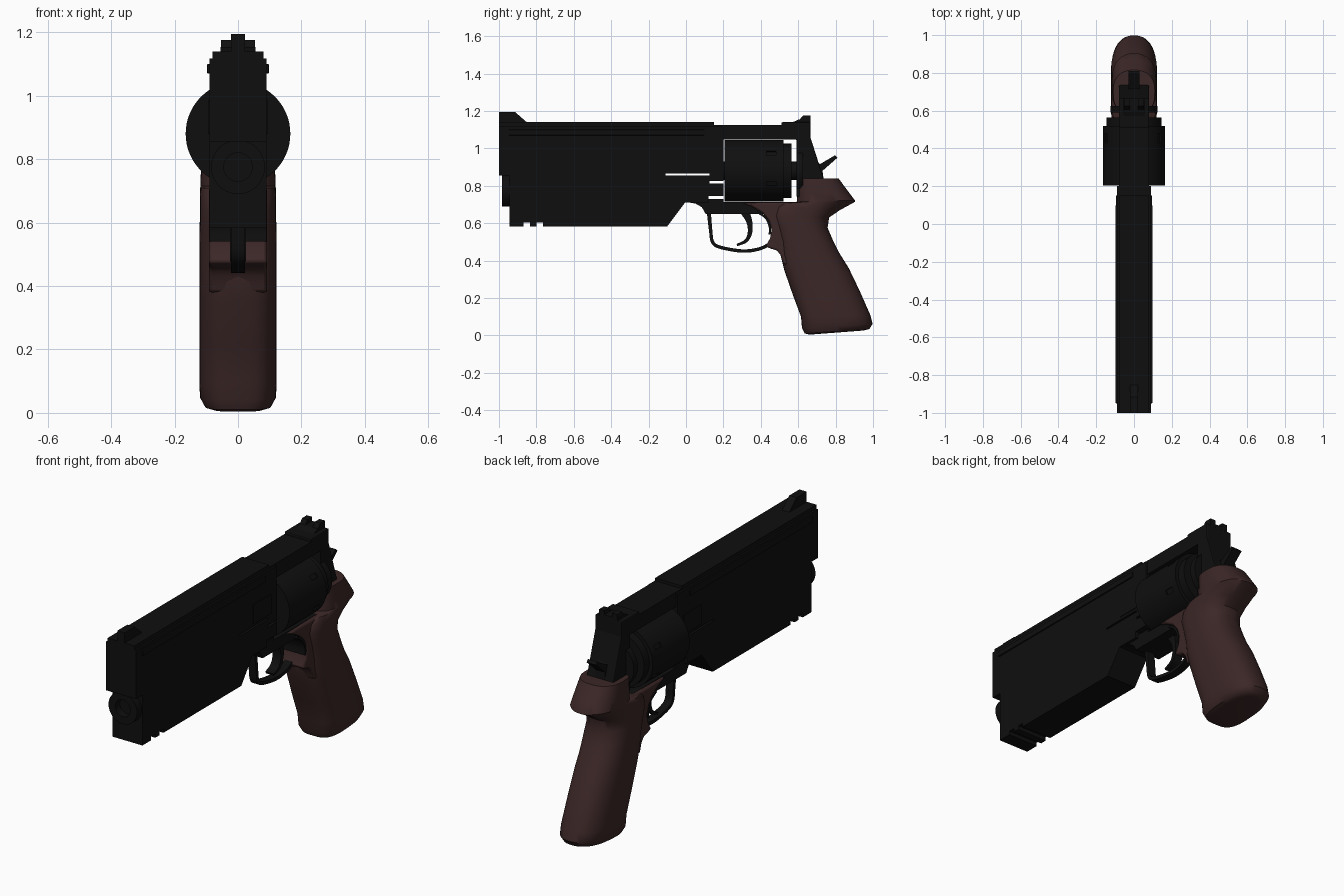
import bpy, bmesh, math
from mathutils import Matrix

if "Cube" in bpy.data.objects:
    bpy.data.objects.remove(bpy.data.objects["Cube"])


def material(name, rgb):
    m = bpy.data.materials.new(name)
    m.diffuse_color = (*rgb, 1)
    m.use_nodes = True
    m.node_tree.nodes["Principled BSDF"].inputs["Base Color"].default_value = m.diffuse_color
    return m


BLACK = material("gun black", (0.0048, 0.0048, 0.0048))
BROWN = material("dark brown wood", (0.045, 0.02, 0.02))


def finish(name, bm, mat, smooth=None, bevel=0):
    bmesh.ops.recalc_face_normals(bm, faces=bm.faces)
    me = bpy.data.meshes.new(name)
    bm.to_mesh(me)
    bm.free()
    ob = bpy.data.objects.new(name, me)
    bpy.context.collection.objects.link(ob)
    me.materials.append(mat)
    if bevel:
        b = ob.modifiers.new("bevel", 'BEVEL')
        b.width, b.segments, b.limit_method = bevel, 2, 'ANGLE'
    if smooth:
        bpy.ops.object.select_all(action='DESELECT')
        ob.select_set(True)
        bpy.context.view_layer.objects.active = ob
        bpy.ops.object.shade_smooth_by_angle(angle=math.radians(smooth))
    return ob


def prism(name, pts, hw, mat=BLACK, x=0, smooth=None, bevel=0):
    """Side profile (y, z) extruded across x."""
    bm = bmesh.new()
    f = bm.faces.new([bm.verts.new((x - hw, y, z)) for y, z in pts])
    r = bmesh.ops.extrude_face_region(bm, geom=[f])
    for v in r["geom"]:
        if isinstance(v, bmesh.types.BMVert):
            v.co.x += 2 * hw
    return finish(name, bm, mat, smooth, bevel)


def box(name, y0, y1, z0, z1, hw, mat=BLACK, x=0, bevel=0):
    return prism(name, [(y0, z0), (y1, z0), (y1, z1), (y0, z1)], hw, mat, x, None, bevel)


def disc(name, y0, y1, z, r, bore=0, seg=48):
    """Cylinder along y, with an optional bore sunk into its front face."""
    bm = bmesh.new()
    mtx = Matrix.Translation((0, (y0 + y1) / 2, z)) @ Matrix.Rotation(math.pi / 2, 4, 'X')
    bmesh.ops.create_cone(bm, cap_ends=True, segments=seg, radius1=r, radius2=r,
                          depth=y1 - y0, matrix=mtx)
    if bore:
        f = min(bm.faces, key=lambda f: f.calc_center_median().y)
        bmesh.ops.inset_individual(bm, faces=[f], thickness=r - bore)
        r2 = bmesh.ops.extrude_face_region(bm, geom=[f])
        bmesh.ops.translate(bm, vec=(0, 0.05, 0),
                            verts=[v for v in r2["geom"] if isinstance(v, bmesh.types.BMVert)])
        bmesh.ops.delete(bm, geom=[f], context='FACES_ONLY') if f.is_valid else None
    return finish(name, bm, BLACK, 40)


def smooth_path(pts, n=6):
    """Catmull-Rom samples through the points."""
    p = [pts[0]] + pts + [pts[-1]]
    out = []
    for i in range(1, len(p) - 2):
        for k in range(n):
            t = k / n
            out.append(tuple(0.5 * (2 * p[i][a] + (p[i + 1][a] - p[i - 1][a]) * t
                       + (2 * p[i - 1][a] - 5 * p[i][a] + 4 * p[i + 1][a] - p[i + 2][a]) * t * t
                       + (3 * p[i][a] - p[i - 1][a] - 3 * p[i + 1][a] + p[i + 2][a]) * t ** 3)
                       for a in range(len(pts[0]))))
    return out + [tuple(pts[-1])]


def strip(name, pts, hw):
    """Curved bar; points are (y, z, thickness)."""
    s = smooth_path(pts)
    a, b = [], []
    for i, (y, z, t) in enumerate(s):
        p, q = s[max(i - 1, 0)], s[min(i + 1, len(s) - 1)]
        dy, dz = q[0] - p[0], q[1] - p[1]
        d = math.hypot(dy, dz)
        a.append((y - dz / d * t / 2, z + dy / d * t / 2))
        b.append((y + dz / d * t / 2, z - dy / d * t / 2))
    return prism(name, a + b[::-1], hw, smooth=35)


# barrel shroud: upper block, crown, side rails and lower lug
prism("upper_shroud", [(-1, 0.855), (-0.11, 0.855), (-0.11, 0.866), (0.125, 0.866),
                       (0.125, 0.825), (0.2, 0.825), (0.2, 1.118), (-1, 1.118)], 0.09)
box("shroud_crown", -1, 0.15, 1.118, 1.14, 0.08)
box("side_rail", -0.95, 0.1, 1.07, 1.10, 0.098, bevel=0.004)
box("frame_side_plate", 0.0, 0.15, 0.88, 0.985, 0.094)
prism("lower_shroud", [(-0.945, 0.583), (-0.87, 0.583), (-0.87, 0.603), (-0.835, 0.603),
                       (-0.835, 0.583), (-0.80, 0.583), (-0.80, 0.603), (-0.765, 0.603),
                       (-0.765, 0.583), (-0.1, 0.583), (-0.005, 0.71), (0.12, 0.71), (0.12, 0.745),
                       (0.2, 0.745), (0.2, 0.813), (0.125, 0.813), (0.125, 0.856),
                       (-0.11, 0.856), (-0.945, 0.856)], 0.09)
disc("muzzle", -0.985, -0.93, 0.775, 0.085, bore=0.045)
prism("front_sight", [(-1, 1.13), (-0.84, 1.13), (-0.915, 1.195), (-1, 1.195)], 0.022)

# cylinder with stop notches
cyl = disc("cylinder", 0.205, 0.52, 0.88, 0.165, seg=64)
bm = bmesh.new()
for i in range(6):
    m = (Matrix.Translation((0, 0.455, 0.88)) @ Matrix.Rotation(math.radians(60 * i + 25), 4, 'Y')
         @ Matrix.Translation((0.167, 0, 0)) @ Matrix.Diagonal((0.02, 0.05, 0.025, 1)))
    bmesh.ops.create_cube(bm, size=1, matrix=m)
cutter = finish("notch_cutter", bm, BLACK)
cutter.hide_render = True
cutter.hide_viewport = True
cut = cyl.modifiers.new("notches", 'BOOLEAN')
cut.object, cut.operation, cut.solver = cutter, 'DIFFERENCE', 'EXACT'
disc("cylinder_ratchet", 0.51, 0.565, 0.88, 0.145)
disc("cylinder_hub", 0.15, 0.62, 0.88, 0.05)

# frame: top strap, bottom strap, recoil shield
box("top_strap", 0.15, 0.6, 1.046, 1.125, 0.08)
prism("bottom_strap", [(-0.01, 0.715), (0.05, 0.705), (0.085, 0.685), (0.105, 0.65),
                       (0.42, 0.65), (0.6, 0.69), (0.6, 0.712), (0.2, 0.712),
                       (0.2, 0.73), (-0.01, 0.73)], 0.075)
prism("rear_frame", [(0.59, 0.74), (0.72, 0.74), (0.735, 0.84), (0.665, 1.06), (0.665, 1.14),
                     (0.51, 1.14), (0.51, 1.05), (0.59, 1.05)], 0.08, bevel=0.006)
disc("recoil_shield", 0.59, 0.625, 0.88, 0.125)
prism("rear_sight_base", [(0.56, 1.135), (0.665, 1.135), (0.665, 1.153), (0.6, 1.153)], 0.055)
for side in (-1, 1):
    prism("rear_sight_post", [(0.6, 1.145), (0.665, 1.145), (0.665, 1.175), (0.625, 1.175)],
          0.016, x=side * 0.038)

# hammer
prism("hammer", [(0.66, 0.84), (0.735, 0.84), (0.73, 0.88), (0.81, 0.95), (0.797, 0.963),
                 (0.715, 0.915), (0.66, 0.98)], 0.028)

# trigger and guard
strip("trigger", [(0.31, 0.67, 0.05), (0.338, 0.61, 0.032), (0.342, 0.55, 0.024),
                  (0.32, 0.505, 0.018), (0.272, 0.483, 0.012)], 0.025)
strip("trigger_guard", [(0.122, 0.66, 0.022), (0.132, 0.56, 0.018), (0.142, 0.5, 0.018),
                        (0.18, 0.472, 0.018), (0.3, 0.451, 0.018), (0.39, 0.462, 0.018),
                        (0.45, 0.49, 0.018)], 0.022)
strip("guard_liner", [(0.38, 0.66, 0.012), (0.425, 0.63, 0.012), (0.447, 0.585, 0.012),
                      (0.448, 0.54, 0.012)], 0.09)

# grip: tilted sections (front y, front z, back y, back z, half width)
sections = [(.66, .004, .95, .026, .08), (.635, .01, .98, .034, .104), (.62, .04, .998, .062, .12),
            (.615, .1, .985, .11, .122), (.57, .22, .93, .235, .122), (.525, .35, .87, .36, .122),
            (.505, .43, .82, .44, .122), (.50, .5, .785, .51, .122), (.48, .58, .757, .575, .121),
            (.46, .64, .765, .63, .12), (.47, .685, .82, .668, .12), (.5, .708, .905, .715, .119),
            (.592, .714, .903, .722, .119), (.594, .76, .872, .763, .117), (.595, .84, .815, .84, .11)]
N = 48
bm = bmesh.new()
rings = []
for yf, zf, yb, zb, hw in sections:
    ring = []
    for i in range(N):
        a = 2 * math.pi * i / N
        c, s = math.cos(a), math.sin(a)
        e = 0.85 if c > 0 else 0.6
        u = math.copysign(abs(c) ** e, c) * 0.5 + 0.5
        ring.append(bm.verts.new((math.copysign(abs(s) ** e, s) * hw,
                                  yf + (yb - yf) * u, zf + (zb - zf) * u)))
    rings.append(ring)
for r0, r1 in zip(rings, rings[1:]):
    for i in range(N):
        j = (i + 1) % N
        bm.faces.new((r0[i], r0[j], r1[j], r1[i]))
bm.faces.new(rings[0])
bm.faces.new(rings[-1])
finish("grip", bm, BROWN, 45)

# grip front: wedge behind the trigger guard
prism("grip_front", [(0.30, 0.708), (0.35, 0.69), (0.41, 0.655), (0.445, 0.61), (0.458, 0.565),
                     (0.45, 0.52), (0.425, 0.475), (0.455, 0.463), (0.485, 0.455), (0.505, 0.43),
                     (0.52, 0.38), (0.68, 0.38), (0.68, 0.711), (0.5, 0.711)],
      0.092, BROWN, smooth=40, bevel=0.015)
